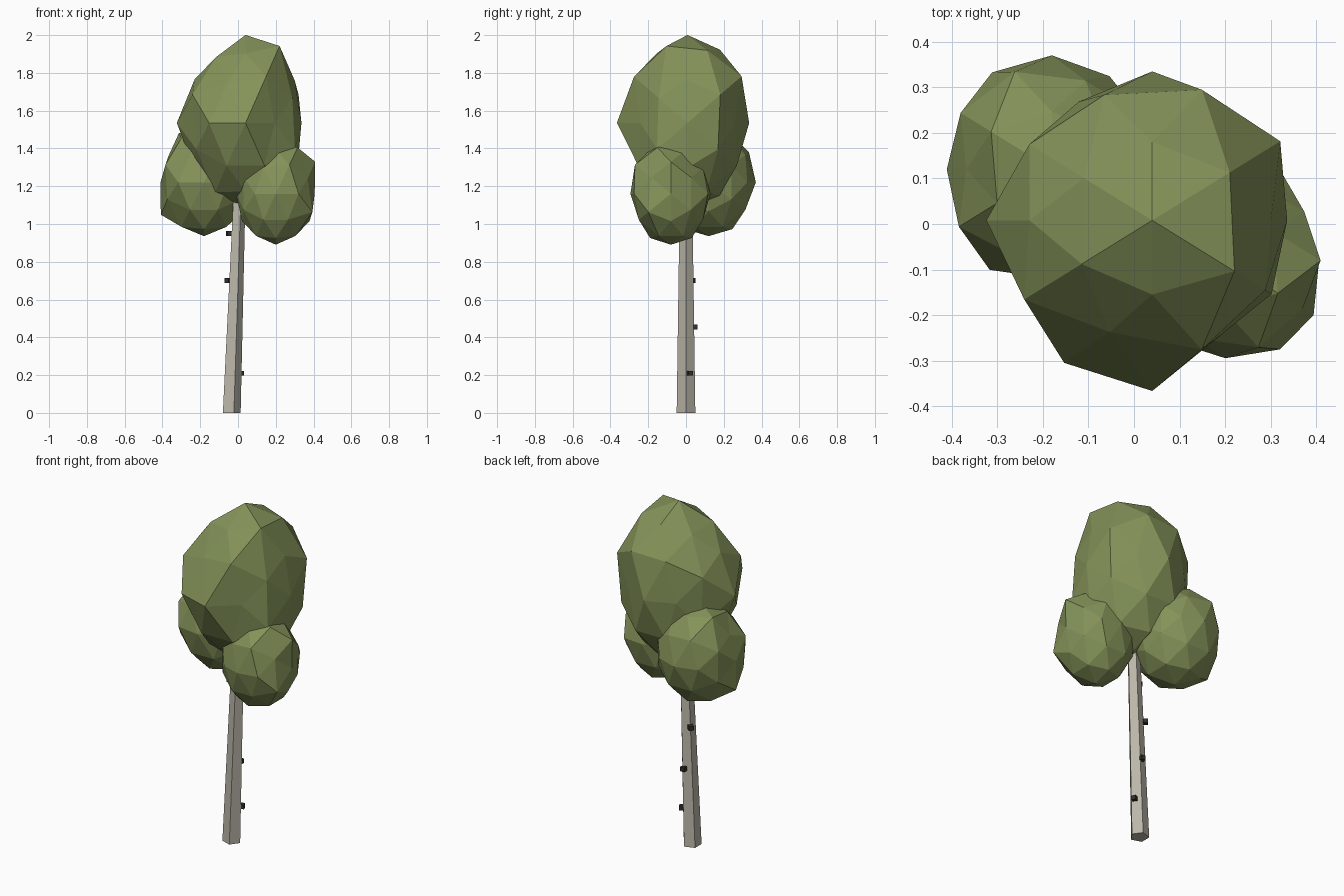
import bpy, bmesh, math
from mathutils import Vector

if "Cube" in bpy.data.objects:
    bpy.data.objects.remove(bpy.data.objects["Cube"])


def material(name, rgb):
    m = bpy.data.materials.new(name)
    m.diffuse_color = (*rgb, 1)
    m.use_nodes = True
    m.node_tree.nodes["Principled BSDF"].inputs["Base Color"].default_value = m.diffuse_color
    return m


leaf = material("leaf_green", (0.23, 0.29, 0.10))
bark = material("pale_bark", (0.50, 0.47, 0.40))
dark = material("dark_bark", (0.03, 0.03, 0.025))


def finish(name, bm, mat):
    bmesh.ops.recalc_face_normals(bm, faces=bm.faces)
    me = bpy.data.meshes.new(name)
    bm.to_mesh(me)
    bm.free()
    me.materials.append(mat)
    ob = bpy.data.objects.new(name, me)
    bpy.context.collection.objects.link(ob)
    return ob


# Directions of a once-subdivided icosahedron with an edge midpoint on top
PHI = (1 + 5 ** 0.5) / 2
ICO = []
for a in (-1, 1):
    for b in (-PHI, PHI):
        ICO += [Vector((0, a, b)), Vector((a, b, 0)), Vector((b, 0, a))]
MIDS = [p + q for i, p in enumerate(ICO) for q in ICO[:i] if (p - q).length < 2.1]
DIRS = [v.normalized() for v in ICO + MIDS]


# Leaf clump: faceted ball, bumps scale single corners (key = rounded direction)
def clump(name, centre, radius, height, base, bumps):
    bm = bmesh.new()
    for d in DIRS:
        bm.verts.new(d)
    bmesh.ops.convex_hull(bm, input=bm.verts[:])
    for v in bm.verts:
        f = bumps.get(tuple(round(c, 1) for c in v.co), base)
        v.co = Vector(centre) + Vector((v.co.x * radius, v.co.y * radius, v.co.z * height)) * f
    finish(name, bm, leaf)


clump("main_crown", (0.04, 0.008, 1.535), 0.34, 0.475, 0.95, {
    (0, 0, 1): .98, (.5, -.3, .8): 1.06, (.5, .3, .8): 1.0, (0, .5, .9): .96,
    (-.5, .3, .8): .88, (-.5, -.3, .8): .91, (0, -.5, .9): .91,
    (0, -1, 0): 1.1, (0, 1, 0): .96, (1, 0, 0): .87, (-1, 0, 0): 1.07,
    (-.5, -.9, 0): 1.08, (.5, -.9, 0): .86, (.5, .9, 0): .86, (-.5, .9, 0): .9,
    (.3, -.8, .5): 1.03, (.3, .8, .5): 1.04, (-.3, .8, .5): 1.0, (-.3, -.8, .5): .89,
    (.8, .5, .3): 1.02, (.8, -.5, .3): .9, (-.8, -.5, .3): 1.02, (-.8, .5, .3): .98,
    (.9, 0, .5): .9, (-.9, 0, .5): .93, (0, -.5, -.9): .9})

clump("left_crown", (-0.18, 0.12, 1.22), 0.24, 0.29, 1.0, {
    (-.9, 0, -.5): 1.12, (-.5, .9, 0): 1.04, (-.3, .8, .5): 1.1, (-.8, .5, .3): 1.03,
    (-.8, -.5, .3): 1.05, (-.5, -.9, 0): 1.08, (0, 1, 0): 1.04, (-.5, .3, .8): 1.11,
    (-1, 0, 0): .96, (-.9, 0, .5): .92, (0, 0, -1): .98})

clump("right_crown", (0.20, -0.08, 1.16), 0.21, 0.275, 1.0, {
    (.9, 0, .5): 1.17, (.8, -.5, -.3): 1.14, (.5, -.3, .8): 1.1, (1, 0, 0): .98,
    (.5, -.9, 0): 1.09, (.3, -.8, .5): 1.12, (.8, .5, .3): 1.02, (.5, .9, 0): 1.1,
    (0, -1, 0): 1.02, (0, 0, -1): .98})


# Leaning five-sided trunk
def trunk_x(z):
    return -0.038 + 0.037 * z


TOP = 1.35
bm = bmesh.new()
rings = []
for z, r in ((0, 0.052), (TOP, 0.032)):
    rings.append([bm.verts.new((trunk_x(z) + r * math.cos(math.tau * i / 5),
                                r * math.sin(math.tau * i / 5), z)) for i in range(5)])
for i in range(5):
    j = (i + 1) % 5
    bm.faces.new((rings[0][i], rings[0][j], rings[1][j], rings[1][i]))
for ring in rings:
    bm.faces.new(ring)
finish("trunk", bm, bark)

# Dark bark knots winding up the trunk
for n, (z, deg, r) in enumerate(((.21, 24, .048), (.455, 85, .048), (.70, 142, .052), (.95, 195, .045))):
    a = math.radians(deg)
    bm = bmesh.new()
    bmesh.ops.create_cube(bm, size=0.026)
    knot = finish(f"bark_knot_{n + 1}", bm, dark)
    knot.location = (trunk_x(z) + r * math.cos(a), r * math.sin(a), z)
    knot.rotation_euler.z = a
